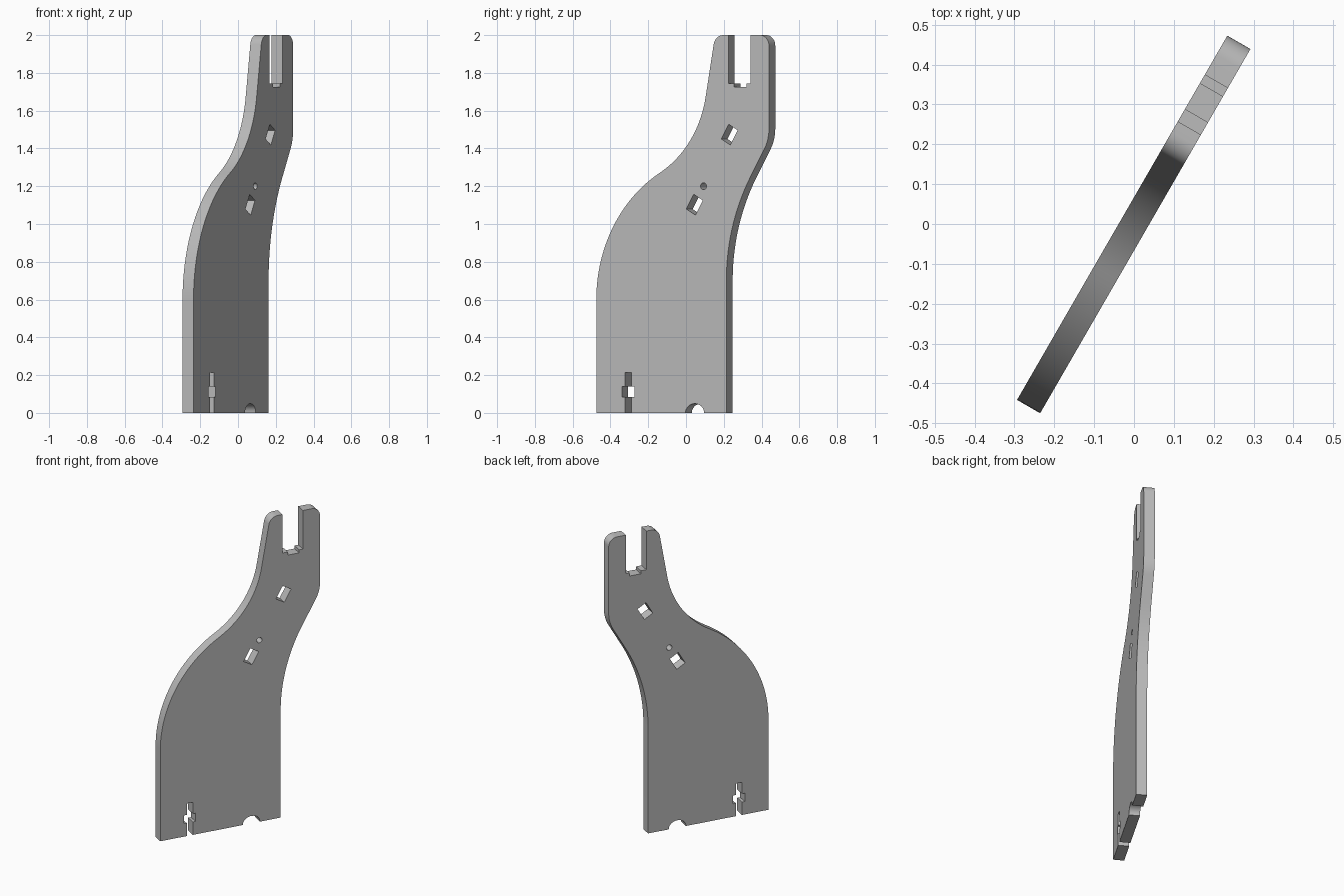
import bpy, bmesh
from math import sin, cos, pi, radians
from mathutils import Matrix

cube = bpy.data.objects.get("Cube")
if cube:
    bpy.data.objects.remove(cube)

THICK = 0.067
TURN = radians(60)


def arc(path, r, h0, h1, n=20):
    """Extend path by an arc; headings are degrees from vertical, positive towards +u."""
    u, z = path[-1]
    s = 1 if h1 > h0 else -1
    a, b = radians(h0), radians(h1)
    for i in range(1, n + 1):
        h = a + (b - a) * i / n
        path.append((u + s * r * (cos(a) - cos(h)), z + s * r * (sin(h) - sin(a))))


def line(path, length, heading):
    u, z = path[-1]
    h = radians(heading)
    path.append((u + length * sin(h), z + length * cos(h)))


def ring(u, z, r, n, start=0, sweep=2 * pi):
    return [(u + r * cos(start + sweep * i / n), z + r * sin(start + sweep * i / n)) for i in range(n)]


def tilted_slot(u, z, w=0.064, h=0.09, tilt=radians(-30)):
    corners = [(-w, -h), (w, -h), (w, h), (-w, h)]
    return [(u + (a * cos(tilt) - b * sin(tilt)) / 2, z + (a * sin(tilt) + b * cos(tilt)) / 2)
            for a, b in corners]


# Wide side: straight, convex shoulder, concave neck, rounded tip
left = [(-0.529, 0), (-0.529, 0.6)]
arc(left, 0.774, 0, 60, 28)
arc(left, 0.58, 60, 10, 24)
line(left, (2 - 0.0496 - left[-1][1]) / cos(radians(10)), 10)
arc(left, 0.06, 10, 90, 10)

# Narrow side, built upwards then reversed
right = [(0.266, 0), (0.266, 0.7)]
arc(right, 1.1, 0, 30, 20)
line(right, 0.167, 30)
arc(right, 0.22, 30, 0, 12)
right.append((right[-1][0], 1.945))
arc(right, 0.055, 0, -90, 10)

# Stepped slot in the top
top_slot = [(0.278, 2), (0.278, 1.745), (0.314, 1.745), (0.314, 1.725),
            (0.388, 1.725), (0.388, 1.745), (0.413, 1.745), (0.413, 2)]

# Cable arch and cross-shaped slot in the bottom edge
arch = [(0.073 + 0.057 * cos(pi * i / 16), 0.049 * sin(pi * i / 16)) for i in range(17)]
half = [(0.02, 0), (0.02, 0.085), (0.039, 0.085), (0.039, 0.14), (0.02, 0.14), (0.02, 0.215)]
cross = [(-0.334 + a, z) for a, z in half] + [(-0.334 - a, z) for a, z in reversed(half)]

outline = left + top_slot + right[::-1] + arch + cross
holes = [tilted_slot(0.285, 1.473), tilted_slot(0.0715, 1.102), ring(0.126, 1.2, 0.018, 20)]

# Filled flat curve, extruded to the plate thickness
curve = bpy.data.curves.new("plate_profile", 'CURVE')
curve.dimensions = '2D'
curve.fill_mode = 'BOTH'
curve.extrude = THICK / 2
for pts in [outline] + holes:
    sp = curve.splines.new('POLY')
    sp.points.add(len(pts) - 1)
    for p, (u, z) in zip(sp.points, pts):
        p.co = (u, z, 0, 1)
    sp.use_cyclic_u = True
profile = bpy.data.objects.new("plate_profile", curve)
bpy.context.scene.collection.objects.link(profile)
bpy.context.view_layer.update()
mesh = bpy.data.meshes.new_from_object(profile.evaluated_get(bpy.context.evaluated_depsgraph_get()))
bpy.data.objects.remove(profile)

# Weld, stand upright and turn the plate
bm = bmesh.new()
bm.from_mesh(mesh)
bmesh.ops.remove_doubles(bm, verts=bm.verts, dist=1e-5)
bmesh.ops.recalc_face_normals(bm, faces=bm.faces)
bm.transform(Matrix.Rotation(TURN, 4, 'Z') @ Matrix.Rotation(pi / 2, 4, 'X'))
bm.to_mesh(mesh)
bm.free()

mat = bpy.data.materials.new("plain_grey")
mat.use_nodes = True
grey = (0.5, 0.5, 0.5, 1)
mat.diffuse_color = grey
mat.node_tree.nodes["Principled BSDF"].inputs["Base Color"].default_value = grey
mesh.materials.clear()
mesh.materials.append(mat)

plate = bpy.data.objects.new("support_plate", mesh)
bpy.context.scene.collection.objects.link(plate)
bpy.context.view_layer.objects.active = plate
plate.select_set(True)
bpy.ops.object.shade_smooth_by_angle(angle=radians(30))
